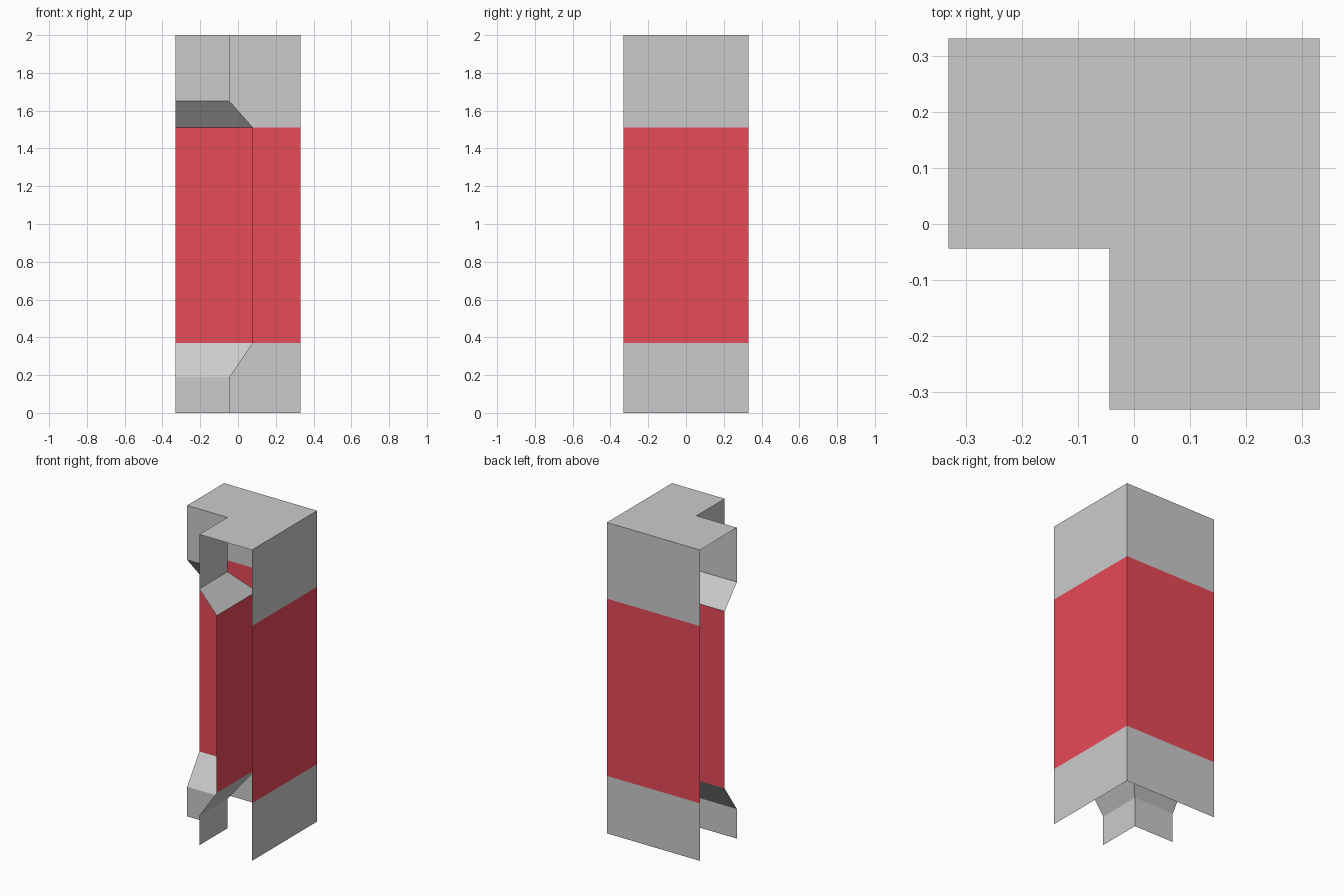
import bpy
import bmesh

if "Cube" in bpy.data.objects:
    bpy.data.objects.remove(bpy.data.objects["Cube"])

HALF = 0.331             # half width of the corner piece
RIM, WAIST = -0.044, 0.08  # inner wall offset at the ends and in the recess

red = bpy.data.materials.new("red_panel")
red.diffuse_color = (0.8, 0.068, 0.096, 1)
red.use_nodes = True
red.node_tree.nodes["Principled BSDF"].inputs["Base Color"].default_value = red.diffuse_color


def make_object(name, bm, material=None):
    mesh = bpy.data.meshes.new(name)
    bm.to_mesh(mesh)
    bm.free()
    if material:
        mesh.materials.append(material)
    obj = bpy.data.objects.new(name, mesh)
    bpy.context.collection.objects.link(obj)
    return obj


def corner_band(name, profile, outward, material=None):
    """Sweep an (offset, z) profile round the L-shaped corner."""
    bm = bmesh.new()
    rows = []
    for o, z in profile:
        path = [(-HALF, o), (o, o), (o, -HALF)]
        rows.append([bm.verts.new((x, y, z)) for x, y in path])
    for low, high in zip(rows, rows[1:]):
        for i in range(2):
            face = [low[i], low[i + 1], high[i + 1], high[i]]
            bm.faces.new(face[::-1] if outward else face)
    return make_object(name, bm, material)


# Outer walls: grey base, red panel, grey top
corner_band("outer_base", [(HALF, 0), (HALF, 0.37)], True)
corner_band("outer_panel", [(HALF, 0.37), (HALF, 1.51)], True, red)
corner_band("outer_top", [(HALF, 1.51), (HALF, 2)], True)

# Inner walls: chamfered base, recessed red panel, chamfered top
corner_band("inner_base", [(RIM, 0), (RIM, 0.19), (WAIST, 0.37)], False)
corner_band("inner_panel", [(WAIST, 0.37), (WAIST, 1.51)], False, red)
corner_band("inner_top", [(WAIST, 1.51), (RIM, 1.65), (RIM, 2)], False)

# L-shaped cap; the bottom and both arm ends stay open
cap = bmesh.new()
outline = [(-HALF, RIM), (RIM, RIM), (RIM, -HALF),
           (HALF, -HALF), (HALF, HALF), (-HALF, HALF)]
cap.faces.new([cap.verts.new((x, y, 2)) for x, y in outline])
make_object("top_cap", cap)
